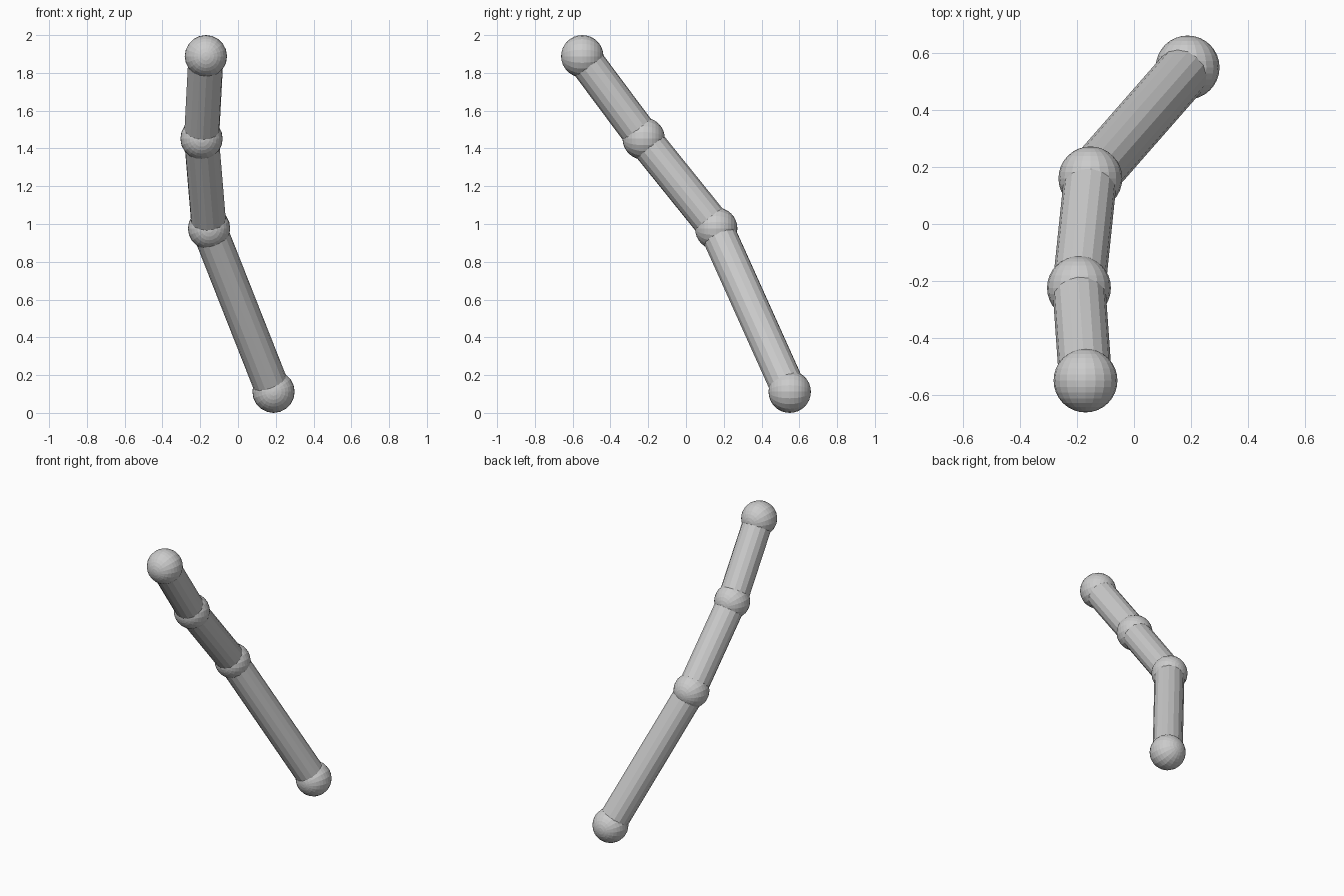
import bpy
import math
from mathutils import Vector

if "Cube" in bpy.data.objects:
    bpy.data.objects.remove(bpy.data.objects["Cube"])

BALL_R = 0.112
TUBE_R = 0.093

# Joint centres, from the foot up to the tip
JOINTS = [Vector(p) for p in (
    (0.188, 0.549, 0.112),
    (-0.153, 0.160, 0.976),
    (-0.193, -0.224, 1.452),
    (-0.170, -0.549, 1.888),
)]


def ball(name, centre):
    # Faceted ball with its poles along y
    bpy.ops.mesh.primitive_uv_sphere_add(
        segments=20, ring_count=16, radius=BALL_R,
        location=centre, rotation=(math.pi / 2, 0, 0))
    bpy.context.object.name = name


def tube(name, a, b):
    # Faceted tube running between two joint centres
    d = b - a
    bpy.ops.mesh.primitive_cylinder_add(
        vertices=16, radius=TUBE_R, depth=d.length, location=(a + b) / 2)
    obj = bpy.context.object
    obj.name = name
    obj.rotation_euler = d.to_track_quat('Z', 'Y').to_euler()


# Joint balls
for name, centre in zip(("bottom_ball", "lower_joint", "upper_joint", "top_ball"), JOINTS):
    ball(name, centre)

# Connecting tubes
for name, a, b in zip(("lower_tube", "middle_tube", "upper_tube"), JOINTS, JOINTS[1:]):
    tube(name, a, b)
